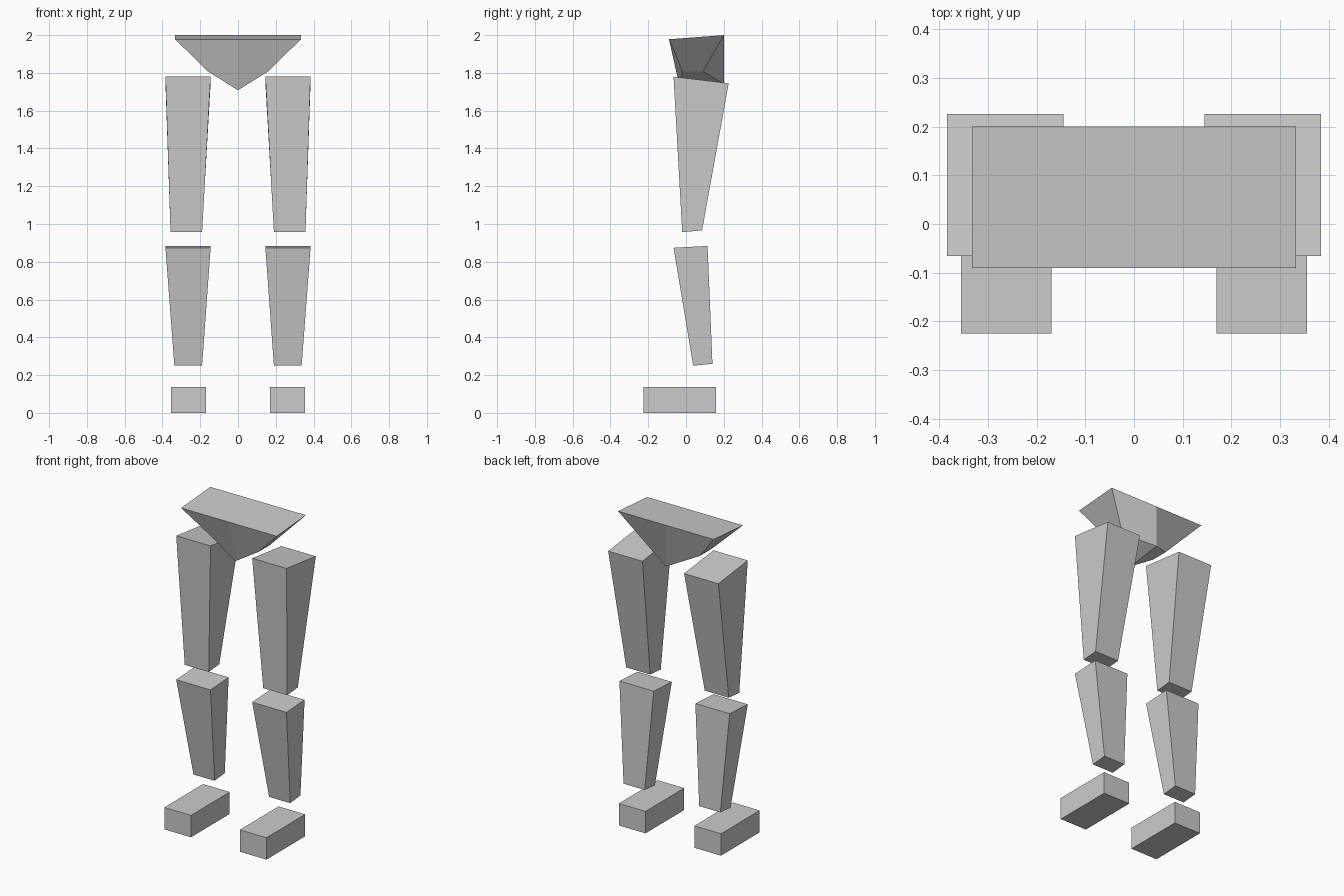
import bpy, bmesh

if "Cube" in bpy.data.objects:
    bpy.data.objects.remove(bpy.data.objects["Cube"])


def make_part(name, verts, faces):
    """Right-hand half of the model, mirrored across x = 0."""
    bm = bmesh.new()
    vs = [bm.verts.new(v) for v in verts]
    for f in faces:
        bm.faces.new([vs[i] for i in f])
    bmesh.ops.recalc_face_normals(bm, faces=bm.faces)
    mesh = bpy.data.meshes.new(name)
    bm.to_mesh(mesh)
    bm.free()
    obj = bpy.data.objects.new(name, mesh)
    bpy.context.collection.objects.link(obj)
    mirror = obj.modifiers.new("Mirror", 'MIRROR')
    mirror.use_clip = True
    return obj


def ring(x0, x1, front, back):
    """Four corners from an x range and front/back (y, z) points."""
    return [(x0, *front), (x1, *front), (x1, *back), (x0, *back)]


BOX = [(3, 2, 1, 0), (4, 5, 6, 7), (0, 1, 5, 4),
       (1, 2, 6, 5), (2, 3, 7, 6), (3, 0, 4, 7)]

# feet, shins and thighs: tapered blocks (bottom ring, top ring)
make_part("feet",
          ring(0.17, 0.356, (-0.225, 0), (0.16, 0)) +
          ring(0.17, 0.356, (-0.225, 0.138), (0.16, 0.138)), BOX)
make_part("shins",
          ring(0.19, 0.337, (0.038, 0.25), (0.14, 0.26)) +
          ring(0.145, 0.384, (-0.066, 0.874), (0.114, 0.884)), BOX)
make_part("thighs",
          ring(0.19, 0.357, (-0.02, 0.957), (0.085, 0.966)) +
          ring(0.145, 0.384, (-0.066, 1.78), (0.226, 1.745)), BOX)

# pelvis: sloped wedge with a creased centre line, open at the mirror plane
pelvis = (ring(0, 0.333, (-0.09, 1.978), (0.2, 2.0)) +
          [(0, -0.03, 1.708), (0.16, -0.02, 1.808),
           (0.16, 0.09, 1.808), (0, 0.2, 1.74)])
make_part("pelvis", pelvis,
          [(0, 1, 2, 3), (7, 6, 5, 4), (0, 4, 5, 1), (1, 5, 6, 2), (2, 6, 7, 3)])
